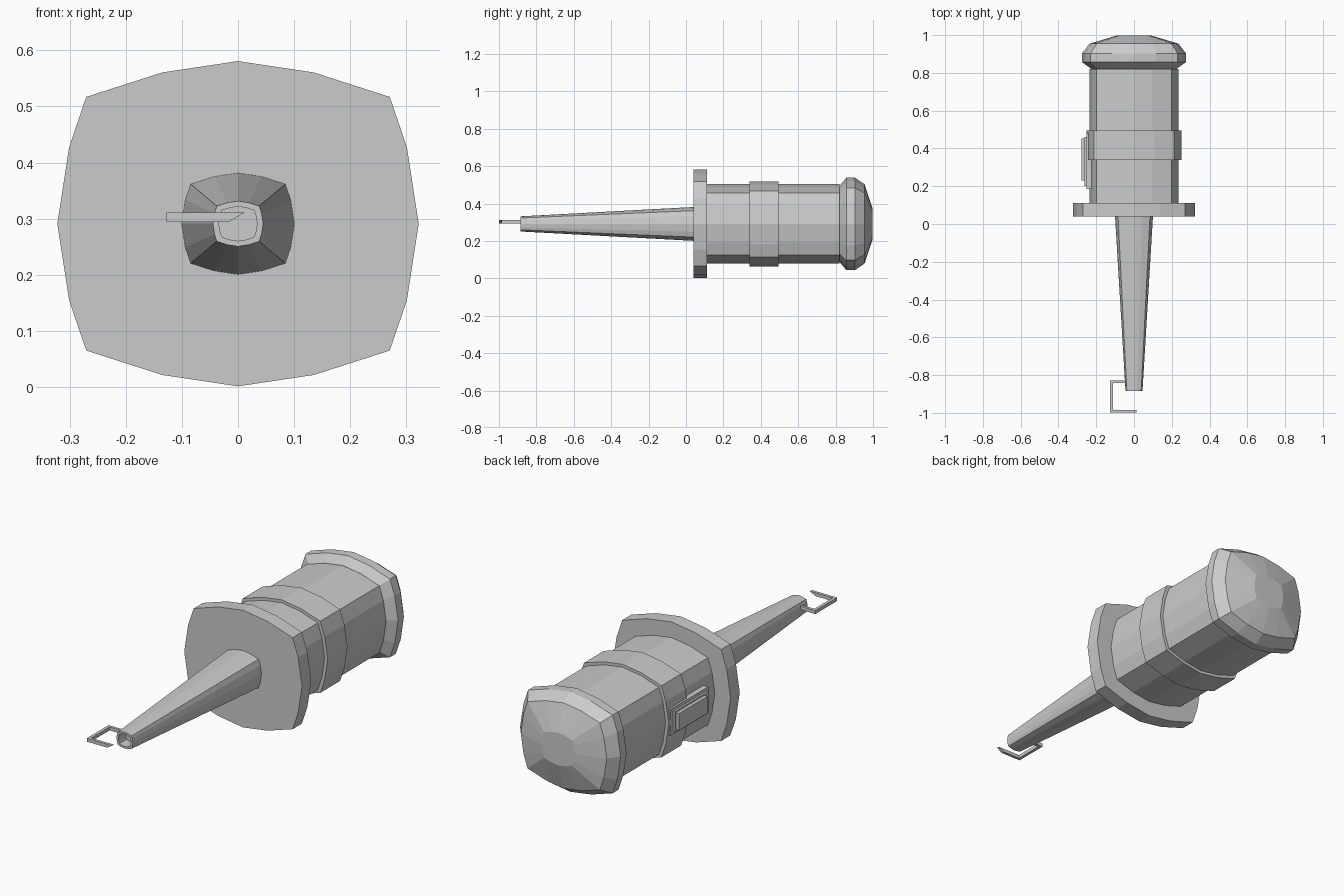
import bpy, bmesh
from mathutils import Vector

if "Cube" in bpy.data.objects:
    bpy.data.objects.remove(bpy.data.objects["Cube"])

CZ = 0.291                      # height of the long axis
RATIO = 0.9                     # section height / width
Q = [(0, 1), (.42, .93), (.84, .78), (.935, .47)]
# 16-sided bulged-square section, mirrored from one quarter
HALF = Q + [(1, 0)] + [(x, -z) for x, z in reversed(Q[1:])]
SECTION = HALF + [(-x, -z) for x, z in HALF]


def finish(name, bm):
    bmesh.ops.recalc_face_normals(bm, faces=bm.faces)
    me = bpy.data.meshes.new(name)
    bm.to_mesh(me)
    bm.free()
    ob = bpy.data.objects.new(name, me)
    bpy.context.collection.objects.link(ob)
    return ob


def loft(name, rings):
    """Skin the section along y; rings = (y, half width)."""
    bm = bmesh.new()
    loops = [[bm.verts.new((x * r, y, CZ + z * r * RATIO)) for x, z in SECTION]
             for y, r in rings]
    n = len(SECTION)
    for a, b in zip(loops, loops[1:]):
        for i in range(n):
            j = (i + 1) % n
            bm.faces.new((a[i], a[j], b[j], b[i]))
    bm.faces.new(loops[0])
    bm.faces.new(loops[-1])
    return finish(name, bm)


def box(name, lo, hi):
    bm = bmesh.new()
    bmesh.ops.create_cube(bm, size=1)
    lo, hi = Vector(lo), Vector(hi)
    for v in bm.verts:
        v.co = (lo + hi) / 2 + Vector(a * b for a, b in zip(v.co, hi - lo))
    return finish(name, bm)


# Main turned parts
loft("flange", [(.04, .322), (.112, .322)])
loft("barrel", [(.11, .236), (.82, .236)])
loft("barrel_band", [(.34, .252), (.495, .252)])
loft("end_cap", [(.808, .208), (.857, .275), (.903, .275), (.955, .235), (.998, .09)])

# Tapered nose with a recessed tip
loft("nose", [(.05, .101), (-.885, .045), (-.885, .034), (-.83, .034)])

# Slide button on the left side
box("button_plate", (-.252, .185, CZ - .065), (-.2, .48, CZ + .065))
box("button_base", (-.262, .2, CZ - .05), (-.22, .46, CZ + .05))
box("slide_button", (-.279, .23, CZ - .042), (-.22, .453, CZ + .042))

# Hook wire: outer and inner outlines, pointed at the free end
outer = [(-.035, -.829), (-.127, -.829), (-.127, -.999), (.012, -.999)]
inner = [(-.035, -.843), (-.112, -.843), (-.112, -.985), (.012, -.985)]
bm = bmesh.new()
sections = []
for i, (o, p) in enumerate(zip(outer, inner)):
    if i == 3:                  # bevelled point: bottom edge stops short
        low_o, low_p = (-.017, o[1]), (-.017, p[1])
    else:
        low_o, low_p = o, p
    sections.append([bm.verts.new((*low_o, .294)), bm.verts.new((*low_p, .294)),
                     bm.verts.new((*p, .311)), bm.verts.new((*o, .311))])
for a, b in zip(sections, sections[1:]):
    for i in range(4):
        j = (i + 1) % 4
        bm.faces.new((a[i], a[j], b[j], b[i]))
bm.faces.new(sections[0])
bm.faces.new(sections[-1])
finish("hook", bm)
